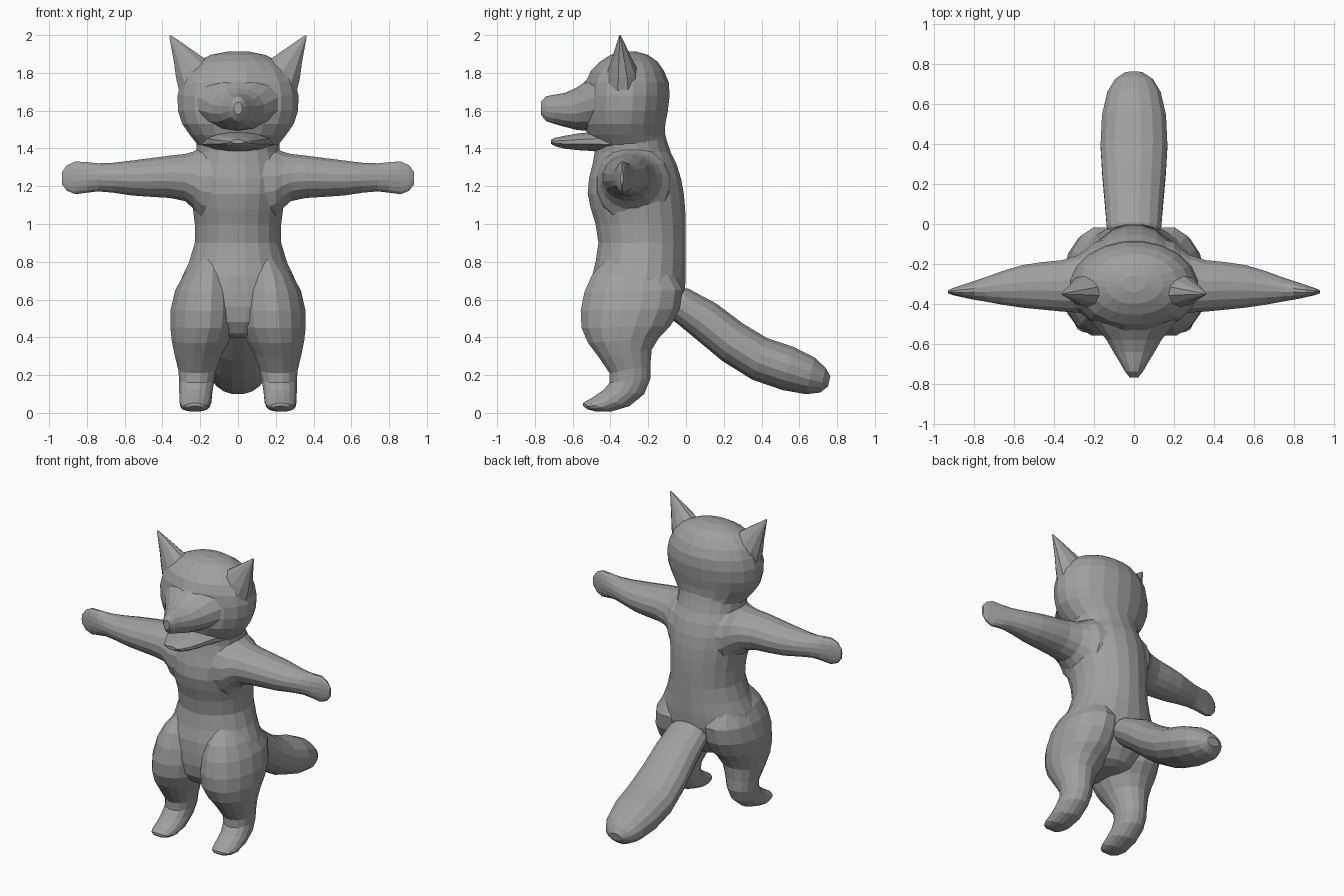
import bpy, bmesh, math
from mathutils import Vector

fur = bpy.data.materials.new("grey fur")
fur.diffuse_color = (0.35, 0.35, 0.35, 1)


def loft(name, rings, sides=16):
    """Skin closed rings given as (centre, half axis u, half axis v)."""
    bm = bmesh.new()
    loops = []
    for c, u, v in rings:
        angles = [2 * math.pi * (i + 0.5) / sides for i in range(sides)]
        k = 1 / math.cos(math.pi / sides) ** 0.5
        loops.append([bm.verts.new(c + u * math.cos(a) * k + v * math.sin(a) * k) for a in angles])
    for a, b in zip(loops, loops[1:]):
        for i in range(sides):
            j = (i + 1) % sides
            bm.faces.new((a[i], a[j], b[j], b[i]))
    for lp in (loops[0], loops[-1]):
        bm.faces.new(lp)
    bmesh.ops.recalc_face_normals(bm, faces=bm.faces)
    me = bpy.data.meshes.new(name)
    bm.to_mesh(me)
    bm.free()
    me.materials.append(fur)
    ob = bpy.data.objects.new(name, me)
    bpy.context.collection.objects.link(ob)
    return ob


def span(y0, z0, y1, z1, x0, x1):
    """Ring through a front and a back point, between two x limits."""
    p, q = Vector((0, y0, z0)), Vector((0, y1, z1))
    c = (p + q) / 2
    c.x = (x0 + x1) / 2
    return c, Vector(((x1 - x0) / 2, 0, 0)), (q - p) / 2


def level(z, w, y0, y1):
    return span(y0, z, y1, z, -w, w)


def upright(y, w, z0, z1):
    return span(y, z0, y, z1, -w, w)


def mirrored(name, rings, sides=16):
    loft("left_" + name, rings, sides)
    m = Vector((-1, 1, 1))
    loft("right_" + name, [(c * m, u * m, v * m) for c, u, v in rings], sides)


# Torso and neck
loft("torso", [level(*r) for r in (
    (.40, .08, -.40, -.17), (.42, .16, -.45, -.12), (.48, .25, -.49, -.07),
    (.56, .31, -.505, -.025), (.64, .325, -.505, -.005), (.72, .298, -.50, 0),
    (.80, .26, -.48, 0), (.90, .23, -.465, 0), (1.0, .23, -.48, 0),
    (1.08, .24, -.505, -.003), (1.16, .25, -.522, -.01), (1.24, .255, -.515, -.025),
    (1.32, .24, -.495, -.05), (1.38, .22, -.485, -.08), (1.44, .22, -.48, -.10),
    (1.52, .22, -.46, -.12))], 20)

# Legs with forward-pointing feet
mirrored("leg", [span(*r) for r in (
    (-.42, .82, -.14, .82, .08, .21), (-.50, .73, -.06, .73, .03, .29),
    (-.54, .64, -.015, .65, .01, .335), (-.56, .54, -.03, .55, 0, .358),
    (-.555, .45, -.08, .46, .01, .36), (-.52, .37, -.14, .40, .045, .352),
    (-.46, .29, -.18, .335, .085, .337), (-.405, .21, -.188, .25, .115, .317),
    (-.405, .16, -.188, .18, .125, .312), (-.44, .12, -.22, .10, .135, .312),
    (-.49, .085, -.30, .035, .14, .31), (-.53, .062, -.40, .006, .15, .305),
    (-.545, .052, -.47, .006, .165, .29), (-.545, .036, -.52, .018, .19, .26))])

# Arms: x, y limits, z limits, flaring into the shoulders
mirrored("arm", [(Vector((x, (y0 + y1) / 2, (z0 + z1) / 2)),
                  Vector((0, (y1 - y0) / 2, 0)), Vector((0, 0, (z1 - z0) / 2)))
                 for x, y0, y1, z0, z1 in (
    (.12, -.48, -.07, .98, 1.44), (.20, -.47, -.09, 1.02, 1.405), (.235, -.455, -.125, 1.08, 1.385),
    (.28, -.445, -.155, 1.12, 1.372), (.36, -.44, -.18, 1.137, 1.363), (.46, -.43, -.19, 1.143, 1.35),
    (.56, -.42, -.205, 1.15, 1.337), (.66, -.405, -.235, 1.165, 1.325), (.74, -.39, -.265, 1.172, 1.322),
    (.80, -.38, -.285, 1.165, 1.328), (.86, -.367, -.305, 1.157, 1.332), (.905, -.357, -.32, 1.175, 1.312),
    (.932, -.347, -.332, 1.21, 1.275))])

# Tail
loft("tail", [span(*r, -w, w) for r, w in (
    ((-.03, .66, -.09, .50), .12), ((.01, .66, -.05, .475), .137), ((.16, .58, .04, .40), .147),
    ((.30, .475, .19, .275), .16), ((.43, .397, .35, .175), .169), ((.57, .35, .51, .12), .162),
    ((.68, .295, .635, .098), .135), ((.738, .24, .71, .107), .095), ((.764, .195, .752, .14), .045))], 16)

# Head, with shallow eye sockets pressed in
head = loft("head", [level(*r) for r in (
    (1.36, .20, -.46, -.09), (1.42, .215, -.49, -.105), (1.47, .255, -.52, -.112),
    (1.53, .297, -.54, -.108), (1.60, .32, -.545, -.095), (1.68, .322, -.55, -.085),
    (1.75, .305, -.54, -.09), (1.81, .275, -.505, -.115), (1.86, .22, -.455, -.15),
    (1.895, .145, -.40, -.20), (1.912, .06, -.34, -.26))], 20)
for v in head.data.vertices:
    d = (Vector((abs(v.co.x), v.co.y, v.co.z)) - Vector((.13, -.51, 1.70))).length
    if d < .12:
        v.co.y += .035 * (1 - d / .12)

# Snout and upper lip
loft("snout", [upright(*r) for r in (
    (-.34, .29, 1.48, 1.82), (-.46, .235, 1.49, 1.80), (-.53, .18, 1.495, 1.755), (-.58, .14, 1.50, 1.72),
    (-.64, .105, 1.515, 1.693), (-.70, .068, 1.532, 1.683), (-.74, .045, 1.545, 1.675),
    (-.768, .022, 1.58, 1.645))], 14)

# Lower jaw
loft("jaw", [upright(*r) for r in (
    (-.35, .21, 1.37, 1.50), (-.48, .16, 1.385, 1.49), (-.57, .13, 1.39, 1.48),
    (-.64, .10, 1.398, 1.468), (-.69, .07, 1.41, 1.457), (-.715, .035, 1.425, 1.447))], 12)

# Ears leaning outward to a point
mirrored("ear", [(Vector((x, y, z)), Vector((w, 0, -w * .55)), Vector((0, d, 0)))
                 for x, y, z, w, d in (
    (.215, -.335, 1.76, .10, .09), (.245, -.335, 1.82, .085, .075), (.285, -.34, 1.885, .055, .048),
    (.325, -.345, 1.945, .028, .025), (.36, -.35, 1.998, .004, .004))], 10)
